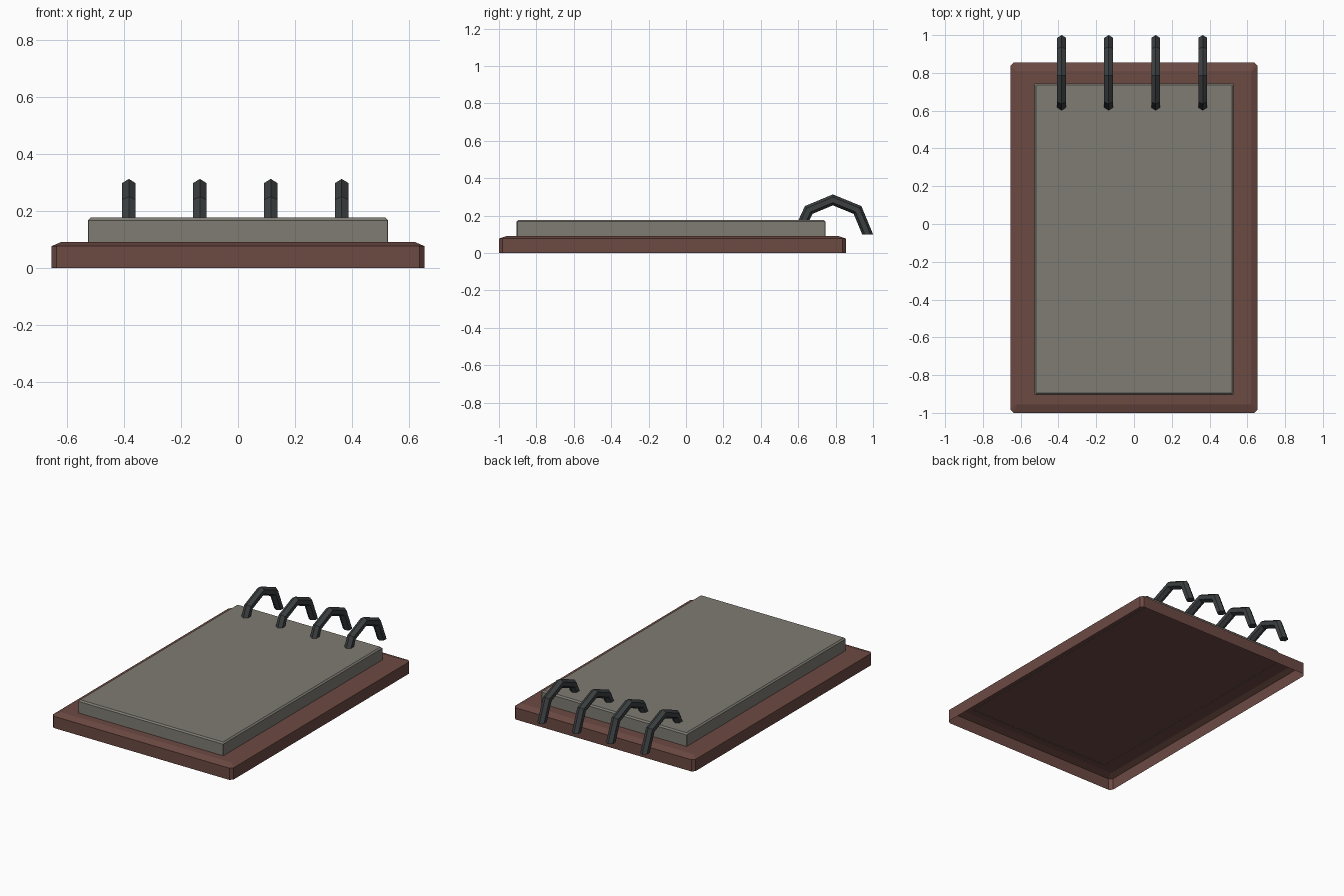
import bpy, bmesh
from mathutils import Vector

if "Cube" in bpy.data.objects:
    bpy.data.objects.remove(bpy.data.objects["Cube"])


def material(name, rgb):
    m = bpy.data.materials.new(name)
    m.diffuse_color = (*rgb, 1)
    m.use_nodes = True
    m.node_tree.nodes["Principled BSDF"].inputs["Base Color"].default_value = m.diffuse_color
    return m


def finish(bm, name, mat):
    me = bpy.data.meshes.new(name)
    bm.to_mesh(me)
    bm.free()
    ob = bpy.data.objects.new(name, me)
    me.materials.append(mat)
    bpy.context.collection.objects.link(ob)
    return ob


def skin(bm, loops):
    """Bridge consecutive closed loops of points with quads."""
    rows = [[bm.verts.new(p) for p in loop] for loop in loops]
    for a, b in zip(rows, rows[1:]):
        n = len(a)
        for i in range(n):
            j = (i + 1) % n
            bm.faces.new((a[i], a[j], b[j], b[i]))
    return rows


def cut_rect(hx, y0, y1, cut, z):
    """Counter-clockwise rectangle with clipped corners."""
    return [(hx, y0 + cut, z), (hx, y1 - cut, z), (hx - cut, y1, z), (-hx + cut, y1, z),
            (-hx, y1 - cut, z), (-hx, y0 + cut, z), (-hx + cut, y0, z), (hx - cut, y0, z)]


def open_slab(name, levels, mat):
    """Slab with an open underside, one (half width, y0, y1, cut, z) per level."""
    bm = bmesh.new()
    rows = skin(bm, [cut_rect(*lv) for lv in levels])
    bm.faces.new(rows[-1])
    return finish(bm, name, mat)


leather = material("dark_red", (0.15, 0.067, 0.055))
paper = material("warm_grey", (0.21, 0.20, 0.17))
metal = material("dark_metal", (0.045, 0.05, 0.052))

# Backing board: open-bottomed shell with a shallow chamfer around the top
open_slab("backing_board", [(0.655, -1, 0.855, 0.018, 0),
                            (0.655, -1, 0.855, 0.018, 0.077),
                            (0.62, -0.955, 0.81, 0.004, 0.092)], leather)

# Paper block with a fine bevelled top edge
open_slab("paper_block", [(0.527, -0.905, 0.745, 0.003, 0.09),
                          (0.527, -0.905, 0.745, 0.003, 0.168),
                          (0.518, -0.896, 0.736, 0.003, 0.177)], paper)

# Binding rings: hexagonal section swept along a five-point arch
PATH = [Vector(p) for p in [(0, 0.626, 0.165), (0, 0.656, 0.230), (0, 0.785, 0.284),
                            (0, 0.917, 0.230), (0, 0.971, 0.100)]]
R, S = 0.027, 0.0235


def ring(name, x):
    dirs = [(b - a).normalized() for a, b in zip(PATH, PATH[1:])]
    side = Vector((1, 0, 0))
    loops = []
    for i, p in enumerate(PATH):
        if i in (0, len(PATH) - 1):
            # ends are cut level with the ground
            d = dirs[0] if i == 0 else dirs[-1]
            out = Vector((0, -1 if i == 0 else 1, 0)) / abs(d.z)
        else:
            n0, n1 = (side.cross(d) for d in (dirs[i - 1], dirs[i]))
            m = (n0 + n1).normalized()
            out = m / m.dot(n0)
        c = p + side * x
        loops.append([c + side * (S * u) + out * (R * v) for u, v in
                      [(0, 1), (1, 0.5), (1, -0.5), (0, -1), (-1, -0.5), (-1, 0.5)]])
    bm = bmesh.new()
    rows = skin(bm, loops)
    bm.faces.new(rows[0])
    bm.faces.new(rows[-1])
    bmesh.ops.recalc_face_normals(bm, faces=bm.faces)
    finish(bm, name, metal)


for k in range(4):
    ring(f"binding_ring_{k + 1}", -0.383 + 0.249 * k)
